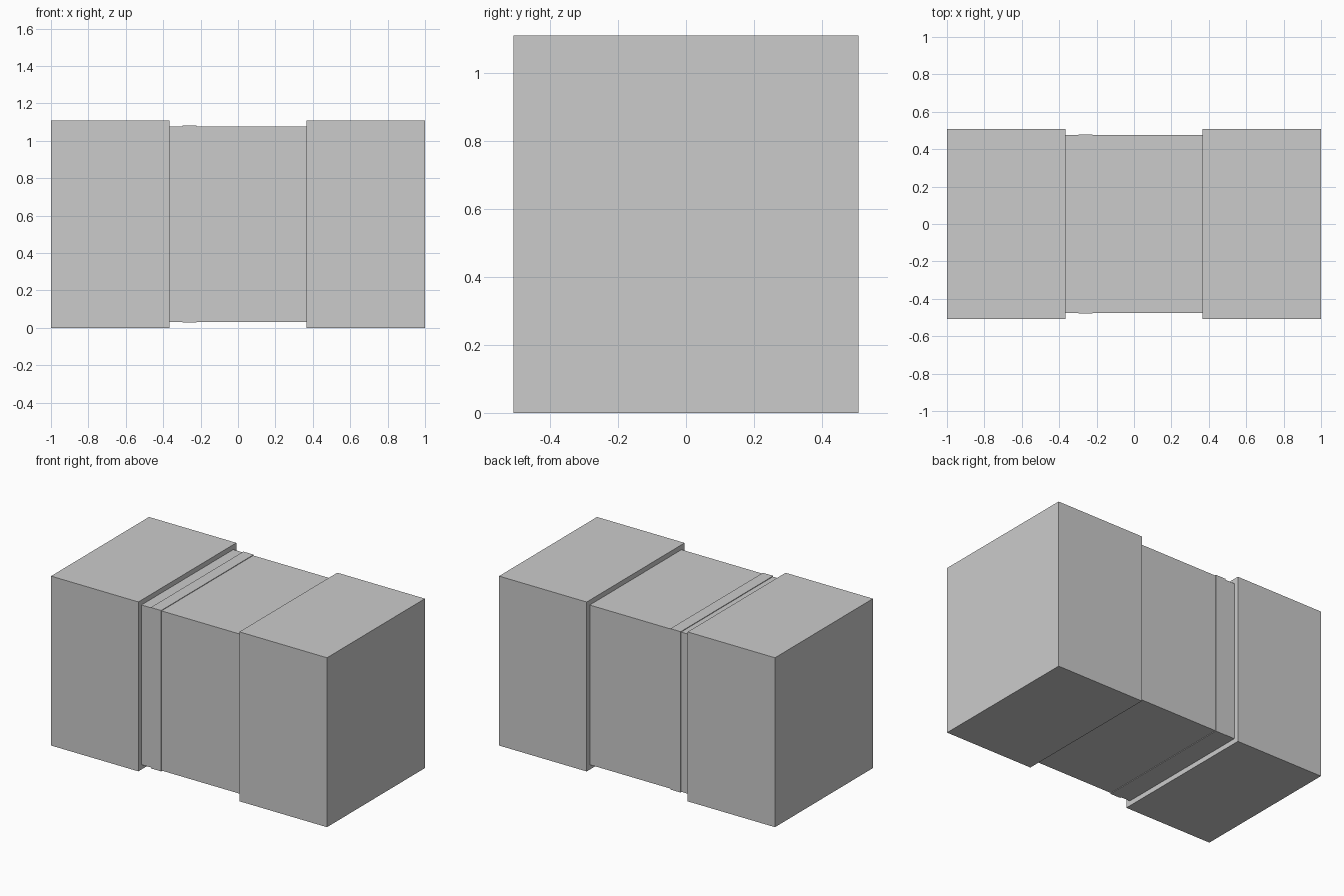
import bpy

# Remove the default cube
cube = bpy.data.objects.get("Cube")
if cube:
    bpy.data.objects.remove(cube, do_unlink=True)

# Single plain grey
grey = bpy.data.materials.new("mid_grey")
grey.use_nodes = True
colour = (0.6, 0.6, 0.6, 1)
grey.diffuse_color = colour
grey.node_tree.nodes["Principled BSDF"].inputs["Base Color"].default_value = colour

CENTRE_Z = 0.555


def block(name, x0, x1, depth, height):
    """Box spanning x0..x1, centred on the long axis."""
    bpy.ops.mesh.primitive_cube_add(size=1, location=((x0 + x1) / 2, 0, CENTRE_Z))
    obj = bpy.context.object
    obj.name = name
    obj.scale = (x1 - x0, depth, height)
    bpy.ops.object.transform_apply(location=False, rotation=False, scale=True)
    obj.data.materials.append(grey)
    return obj


# Two large end blocks
block("right_end_block", -1, -0.367, 1.014, 1.11)
block("left_end_block", 0.365, 1, 1.014, 1.11)

# Slimmer middle section with a slightly raised band
block("middle_block", -0.367, 0.365, 0.95, 1.046)
block("raised_band", -0.297, -0.222, 0.958, 1.054)
